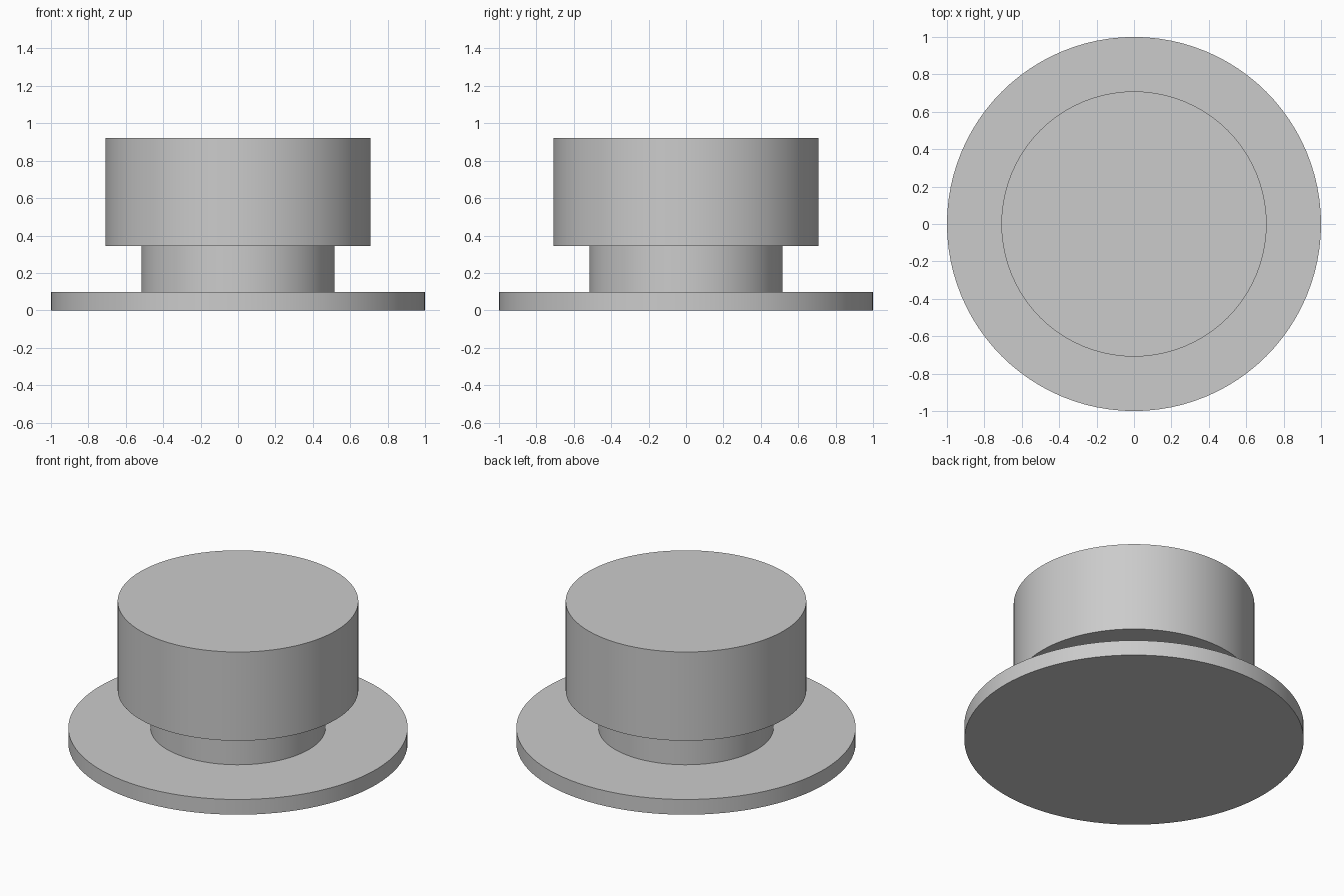
import bpy
import math

cube = bpy.data.objects.get("Cube")
if cube:
    bpy.data.objects.remove(cube, do_unlink=True)

# Single plain grey finish
grey = bpy.data.materials.new("plain_grey")
grey.use_nodes = True
color = (0.6, 0.6, 0.6, 1.0)
grey.diffuse_color = color
grey.node_tree.nodes["Principled BSDF"].inputs["Base Color"].default_value = color


def disc(name, radius, bottom, top):
    """Upright cylinder between two heights, smooth side and sharp rims."""
    bpy.ops.mesh.primitive_cylinder_add(
        vertices=96, radius=radius, depth=top - bottom,
        location=(0, 0, (bottom + top) / 2))
    part = bpy.context.object
    part.name = name
    part.data.materials.append(grey)
    bpy.ops.object.shade_smooth_by_angle(angle=math.radians(30))
    return part


# Wide base flange, narrow neck and thick head, stacked on one axis
disc("base_flange", 1.0, 0.0, 0.099)
disc("neck", 0.516, 0.099, 0.345)
disc("head", 0.709, 0.345, 0.922)
